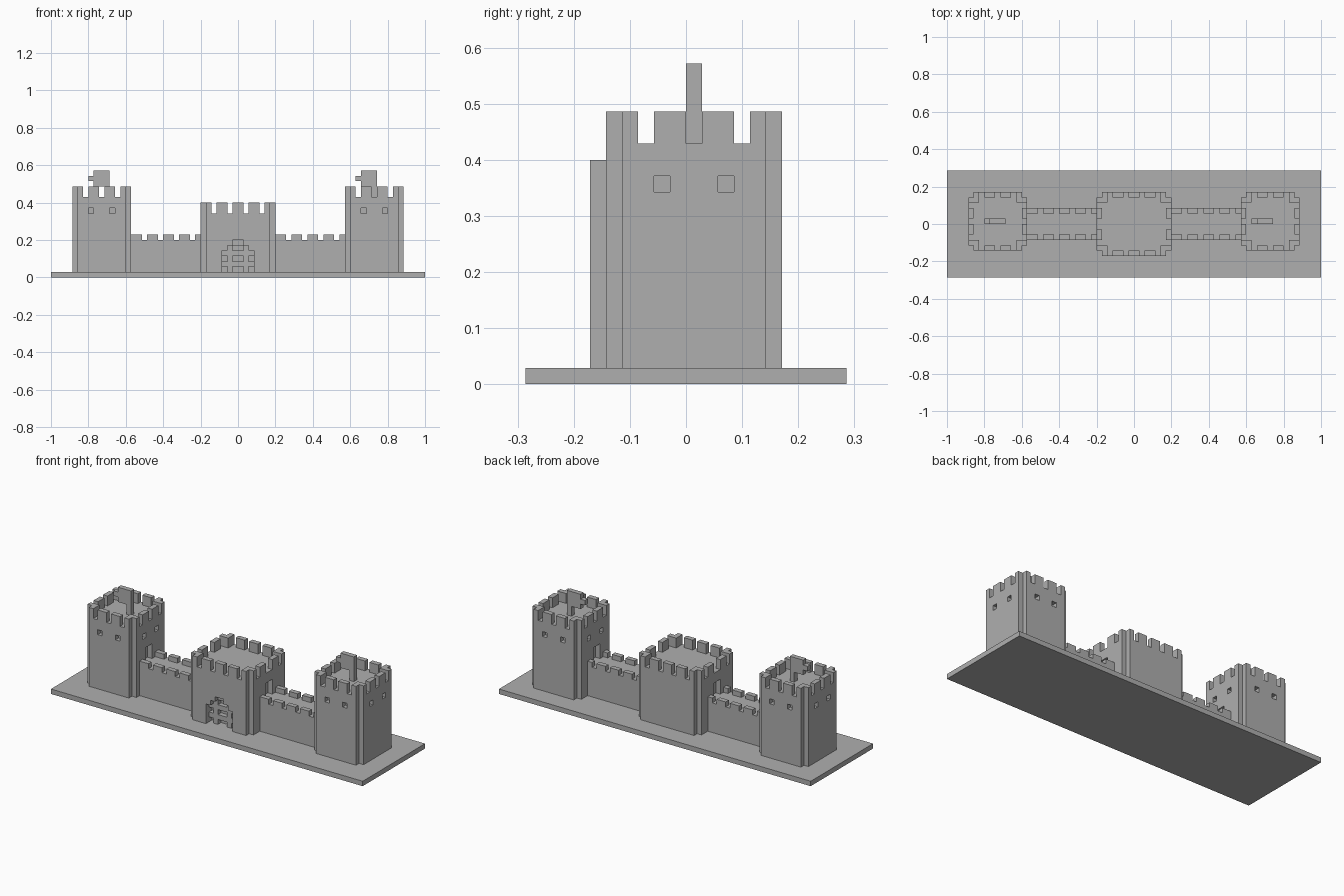
import bpy
import bmesh
from mathutils import Vector

U = 2 / 70                      # one building block
CENTRE = Vector((35, 10, 0))    # middle of the base, in blocks

cube = bpy.data.objects.get("Cube")
if cube:
    bpy.data.objects.remove(cube, do_unlink=True)

stone = bpy.data.materials.new("stone_grey")
stone.use_nodes = True
GREY = (0.43, 0.43, 0.43, 1)
stone.diffuse_color = GREY
stone.node_tree.nodes["Principled BSDF"].inputs["Base Color"].default_value = GREY


def prism(bm, loop, offset):
    """Extrude a closed loop of points along an offset."""
    face = bm.faces.new([bm.verts.new(p) for p in loop])
    new = bmesh.ops.extrude_face_region(bm, geom=[face], use_keep_orig=True)
    verts = [v for v in new["geom"] if isinstance(v, bmesh.types.BMVert)]
    bmesh.ops.translate(bm, verts=verts, vec=offset)


def box(bm, lo, hi):
    (a, b, c), (d, e, f) = lo, hi
    prism(bm, [(a, b, c), (d, b, c), (d, e, c), (a, e, c)], (0, 0, f - c))


def finish(bm, name):
    """Turn block coordinates into a placed object."""
    bmesh.ops.recalc_face_normals(bm, faces=bm.faces)
    for v in bm.verts:
        v.co = (v.co - CENTRE) * U
    mesh = bpy.data.meshes.new(name)
    bm.to_mesh(mesh)
    bm.free()
    mesh.materials.append(stone)
    obj = bpy.data.objects.new(name, mesh)
    bpy.context.collection.objects.link(obj)
    return obj


def cut(obj, bm):
    """Carve openings out of a part and drop the cutter."""
    cutter = finish(bm, "opening_cutter")
    cutter.hide_render = True
    mod = obj.modifiers.new("openings", "BOOLEAN")
    mod.operation = "DIFFERENCE"
    mod.solver = "EXACT"
    mod.object = cutter
    bpy.context.view_layer.objects.active = obj
    bpy.ops.object.modifier_apply(modifier=mod.name)
    bpy.data.objects.remove(cutter, do_unlink=True)


def notched_body(name, x, y, w, d, top):
    """Block with a one-unit notch down each vertical corner."""
    plan = [(1, 0), (w - 1, 0), (w - 1, 1), (w, 1), (w, d - 1), (w - 1, d - 1),
            (w - 1, d), (1, d), (1, d - 1), (0, d - 1), (0, 1), (1, 1)]
    bm = bmesh.new()
    prism(bm, [(x + px, y + py, 1) for px, py in plan], (0, 0, top - 1))
    return finish(bm, name)


def runs(length, gaps, margin):
    """Solid stretches between the gaps of a parapet."""
    solid = [i for i in range(margin, length - margin) if i not in gaps]
    start = solid[0]
    for i in solid:
        if i + 1 not in solid:
            yield start, i + 1
            start = min([j for j in solid if j > i], default=0)


def battlements(name, x, y, w, d, z, gaps_x, gaps_y):
    bm = bmesh.new()
    for a, b in runs(w, gaps_x, 1):
        for row in (0, d - 1):
            box(bm, (x + a, y + row, z), (x + b, y + row + 1, z + 2))
    for a, b in runs(d, gaps_y, 1):
        for col in (0, w - 1):
            box(bm, (x + col, y + a, z), (x + col + 1, y + b, z + 2))
    for col in (1, w - 2):
        for row in (1, d - 2):
            box(bm, (x + col, y + row, z), (x + col + 1, y + row + 1, z + 2))
    finish(bm, name)


def doorway(bm, face_x, side):
    """Opening from a wall walk; side is the outward x direction."""
    a, b = sorted((face_x - side, face_x + side * 0.5))
    box(bm, (a, 9, 7), (b, 11, 10))


# Base slab
bm = bmesh.new()
box(bm, (0, 0, 0), (70, 20, 1))
finish(bm, "base")

# Corner towers with windows, doors, battlements and flags
SIZE, TY, FLOOR = 11, 5, 15
for side, x, inner, pole_x in (("right", 4, 1, 10), ("left", 55, -1, 60)):
    tower = notched_body(side + "_tower", x, TY, SIZE, SIZE, FLOOR)
    bm = bmesh.new()
    for k in (3, 7):
        for near, far in ((-0.5, 1), (SIZE - 1, SIZE + 0.5)):
            box(bm, (x + k, TY + near, 12), (x + k + 1, TY + far, 13))
            box(bm, (x + near, TY + k, 12), (x + far, TY + k + 1, 13))
    doorway(bm, x + SIZE if inner > 0 else x, inner)
    cut(tower, bm)
    gaps = (2, 5, 8)
    battlements(side + "_tower_battlements", x, TY, SIZE, SIZE, FLOOR, gaps, gaps)

    bm = bmesh.new()
    p = pole_x
    outline = [(p + 1, 15), (p + 1, 20), (p - 2, 20), (p - 2, 19), (p - 3, 19),
               (p - 3, 18), (p - 2, 18), (p - 2, 17), (p, 17), (p, 15)]
    prism(bm, [(px, 10, pz) for px, pz in outline], (0, 1, 0))
    finish(bm, side + "_flag")

# Curtain walls with a parapet on both edges
for side, x in (("right", 15), ("left", 42)):
    bm = bmesh.new()
    box(bm, (x, 7, 1), (x + 13, 13, 7))
    finish(bm, side + "_wall")
    bm = bmesh.new()
    for a, b in runs(13, (2, 5, 8, 11), 0):
        for row in (7, 12):
            box(bm, (x + a, row, 7), (x + b, row + 1, 8))
    finish(bm, side + "_wall_battlements")

# Gatehouse with a stepped arch
GX, GY, GW, GD = 28, 4, 14, 12
gatehouse = notched_body("gatehouse", GX, GY, GW, GD, 12)
bm = bmesh.new()
arch = [(32, 1), (38, 1), (38, 5), (37, 5), (37, 6), (36, 6),
        (36, 7), (34, 7), (34, 6), (33, 6), (33, 5), (32, 5)]
prism(bm, [(px, GY - 0.5, pz) for px, pz in arch], (0, 2.5, 0))
doorway(bm, GX, -1)
doorway(bm, GX + GW, 1)
cut(gatehouse, bm)
battlements("gatehouse_battlements", GX, GY, GW, GD, 12, (2, 5, 8, 11), (2, 5, 6, 9))

# Portcullis lattice set back in the arch
bm = bmesh.new()
for col in (33, 36):
    for z in (1, 3, 5):
        box(bm, (col, GY + 1, z), (col + 1, GY + 2, z + 1))
for z, a, b in ((2, 32, 38), (4, 32, 38), (6, 34, 36)):
    box(bm, (a, GY + 1, z), (b, GY + 2, z + 1))
finish(bm, "portcullis")
